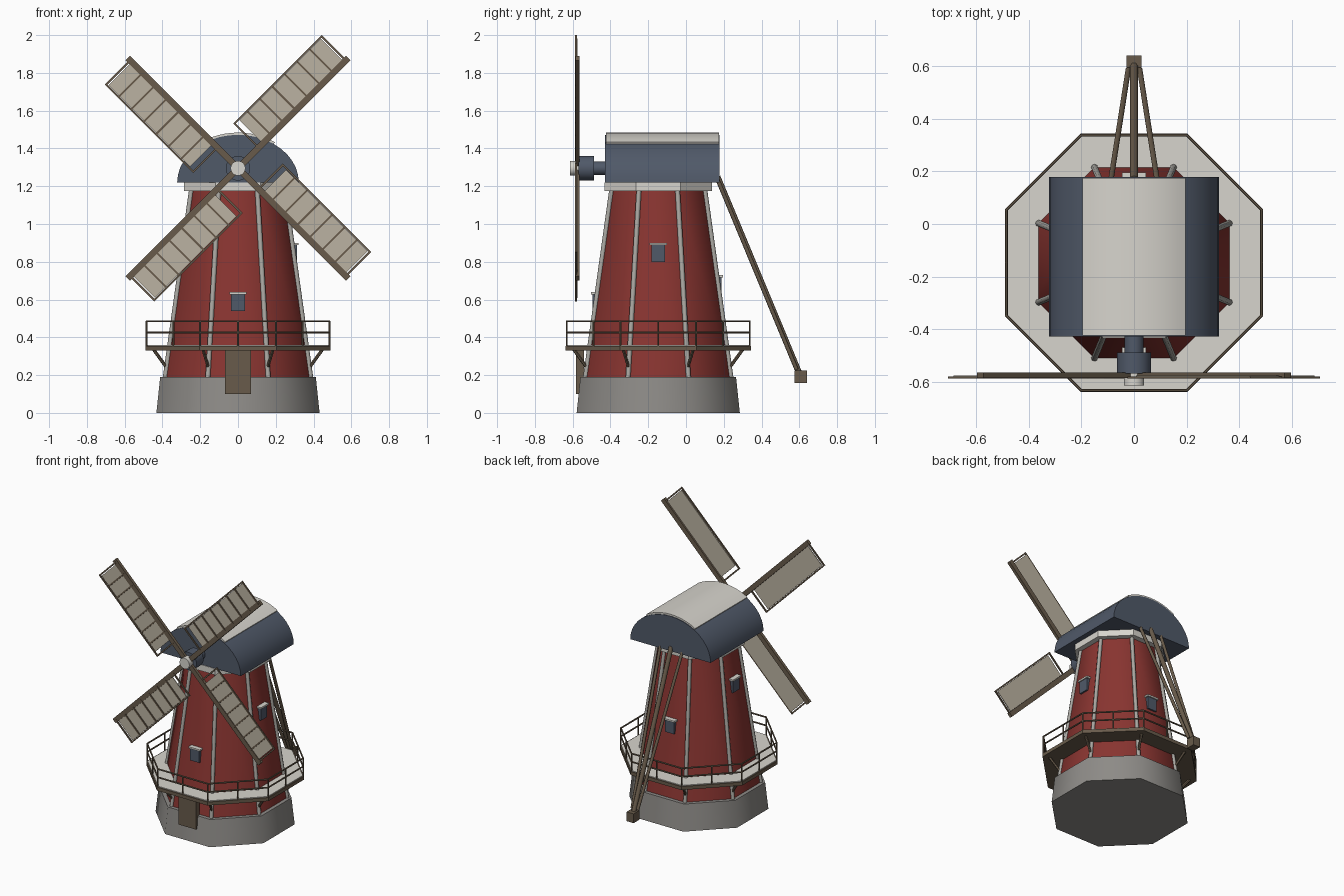
import bpy, bmesh, math
from mathutils import Matrix, Vector

if "Cube" in bpy.data.objects:
    bpy.data.objects.remove(bpy.data.objects["Cube"])

CY = -0.147                      # tower axis
HUB = Vector((0, -0.575, 1.295))  # sail centre


def material(name, rgb):
    m = bpy.data.materials.new(name)
    m.diffuse_color = (*rgb, 1)
    m.use_nodes = True
    m.node_tree.nodes["Principled BSDF"].inputs["Base Color"].default_value = m.diffuse_color
    return m


RED = material("red_boards", (0.25, 0.035, 0.03))
SLATE = material("slate", (0.08, 0.1, 0.14))
WOOD = material("dark_wood", (0.14, 0.105, 0.07))
CANVAS = material("canvas", (0.5, 0.45, 0.36))
PALE = material("pale_trim", (0.68, 0.66, 0.61))
STONE = material("stone", (0.27, 0.26, 0.245))
TRIM = material("grey_trim", (0.4, 0.39, 0.36))


def finish(name, bm, mat, smooth=None):
    bmesh.ops.recalc_face_normals(bm, faces=bm.faces)
    me = bpy.data.meshes.new(name)
    bm.to_mesh(me)
    bm.free()
    me.materials.append(mat)
    ob = bpy.data.objects.new(name, me)
    bpy.context.collection.objects.link(ob)
    if smooth:
        bpy.ops.object.select_all(action='DESELECT')
        ob.select_set(True)
        bpy.context.view_layer.objects.active = ob
        bpy.ops.object.shade_smooth_by_angle(angle=math.radians(smooth))
    return ob


def box(bm, lo, hi, mat=Matrix()):
    lo, hi = Vector(lo), Vector(hi)
    m = mat @ Matrix.Translation((lo + hi) / 2) @ Matrix.Diagonal((*(hi - lo), 1))
    bmesh.ops.create_cube(bm, size=1, matrix=m)


def rod(bm, a, b, r, sides=8, r2=None):
    a, b = Vector(a), Vector(b)
    d = b - a
    m = (Matrix.Translation((a + b) / 2) @ d.to_track_quat('Z', 'Y').to_matrix().to_4x4()
         @ Matrix.Rotation(math.pi / sides, 4, 'Z'))
    bmesh.ops.create_cone(bm, cap_ends=True, segments=sides, radius1=r,
                          radius2=r if r2 is None else r2, depth=d.length, matrix=m)


def octagon(name, z0, a0, z1, a1, mat, smooth=None):
    """Eight-sided frustum given by its apothems, flats facing the axes."""
    bm = bmesh.new()
    k = 1 / math.cos(math.pi / 8)
    m = Matrix.Translation((0, CY, (z0 + z1) / 2)) @ Matrix.Rotation(math.pi / 8, 4, 'Z')
    bmesh.ops.create_cone(bm, cap_ends=True, segments=8, radius1=a0 * k,
                          radius2=a1 * k, depth=z1 - z0, matrix=m)
    return finish(name, bm, mat, smooth)


def corner(i, r, z):
    t = math.pi / 8 + i * math.pi / 4
    return Vector((r * math.cos(t), CY + r * math.sin(t), z))


# Tower body
octagon("stone_base", 0, 0.432, 0.19, 0.412, STONE, 60)
octagon("tower", 0.19, 0.386, 1.18, 0.246, RED, 60)
octagon("top_collar", 1.175, 0.285, 1.22, 0.285, PALE)
bm = bmesh.new()
for i in range(8):
    rod(bm, corner(i, 0.418, 0.18), corner(i, 0.267, 1.18), 0.013)
finish("corner_posts", bm, TRIM, 50)

# Gallery: deck, railing, braces
octagon("gallery_frame", 0.33, 0.49, 0.355, 0.49, WOOD)
octagon("gallery_deck", 0.35, 0.482, 0.36, 0.482, PALE)
bm = bmesh.new()
for i in range(8):
    a, b = corner(i, 0.524, 0), corner(i + 1, 0.524, 0)
    for z in (0.425, 0.485):
        rod(bm, a + Vector((0, 0, z)), b + Vector((0, 0, z)), 0.0055, 6)
    for p in (a, (a + b) / 2):
        rod(bm, p + Vector((0, 0, 0.35)), p + Vector((0, 0, 0.487)), 0.0055, 6)
finish("gallery_railing", bm, WOOD)
bm = bmesh.new()
for i in range(8):
    rod(bm, corner(i, 0.405, 0.235), corner(i, 0.485, 0.337), 0.009, 6)
finish("gallery_braces", bm, WOOD)

# Door
bm = bmesh.new()
box(bm, (-0.07, -0.583, 0.1), (0.07, -0.54, 0.345))
finish("door", bm, WOOD)

# Windows with lintels: front, right, back, left
panes, lintels = bmesh.new(), bmesh.new()
for turn, z in ((0, 0.585), (90, 0.845), (180, 0.675), (270, 0.93)):
    ap = 0.386 - 0.1414 * (z - 0.19)
    m = Matrix.Translation((0, CY, z)) @ Matrix.Rotation(math.radians(turn), 4, 'Z')
    box(panes, (-0.036, -ap - 0.018, -0.045), (0.036, -ap + 0.02, 0.045), m)
    box(lintels, (-0.046, -ap - 0.026, 0.043), (0.046, -ap + 0.02, 0.055), m)
finish("windows", panes, SLATE)
finish("window_lintels", lintels, PALE)


# Cap: half-oval profile swept along y
def arc(a, h, t0, t1, n):
    return [(a * math.cos(t0 + (t1 - t0) * i / n), 1.22 + h * math.sin(t0 + (t1 - t0) * i / n))
            for i in range(n + 1)]


def sweep(name, profile, y0, y1, mat):
    bm = bmesh.new()
    f = bm.faces.new([bm.verts.new((x, y0, z)) for x, z in profile])
    ext = bmesh.ops.extrude_face_region(bm, geom=[f])["geom"]
    bmesh.ops.translate(bm, vec=(0, y1 - y0, 0),
                        verts=[v for v in ext if isinstance(v, bmesh.types.BMVert)])
    return finish(name, bm, mat, 35)


sweep("cap", arc(0.322, 0.252, 0, math.pi, 20), -0.428, 0.178, SLATE)
T = math.acos(0.195 / 0.33)
sweep("cap_ridge_sheet", arc(0.33, 0.264, T, math.pi - T, 12)
      + arc(0.315, 0.245, math.pi - T, T, 12), -0.424, 0.174, PALE)

# Windshaft, hub and nose
for name, y0, y1, r, mat in (("windshaft", -0.40, -0.50, 0.036, SLATE),
                             ("hub", -0.487, -0.568, 0.065, SLATE),
                             ("hub_nose", -0.56, -0.613, 0.039, PALE)):
    bm = bmesh.new()
    rod(bm, (0, y0, HUB.z), (0, y1, HUB.z), r, 24)
    finish(name, bm, mat, 40)

# Four sails: arm, lattice frame and canvas, laid along local x then turned
arms, frames, cloths = bmesh.new(), bmesh.new(), bmesh.new()
for k in range(4):
    m = Matrix.Translation(HUB) @ Matrix.Rotation(-math.radians(45 + 90 * k), 4, 'Y')
    box(arms, (0, -0.010, -0.017), (0.825, 0.012, 0.017), m)
    box(frames, (0.15, -0.012, 0.176), (0.812, -0.003, 0.186), m)
    for i in range(8):
        u = 0.155 + i * 0.0931
        box(frames, (u - 0.005, -0.012, 0), (u + 0.005, -0.003, 0.184), m)
    box(cloths, (0.185, -0.005, 0.01), (0.796, 0.000, 0.174), m)
finish("sail_arms", arms, WOOD)
finish("sail_lattices", frames, WOOD)
finish("sail_canvas", cloths, CANVAS)

# Tail pole, side stays and end block
bm = bmesh.new()
rod(bm, (0, 0.168, 1.25), (0, 0.605, 0.2), 0.016, 8)
for s in (-1, 1):
    rod(bm, (s * 0.088, 0.165, 1.24), (s * 0.022, 0.585, 0.23), 0.011, 8)
finish("tail_poles", bm, WOOD, 50)
bm = bmesh.new()
box(bm, (-0.028, 0.574, 0.157), (0.028, 0.64, 0.224))
finish("tail_block", bm, WOOD)
